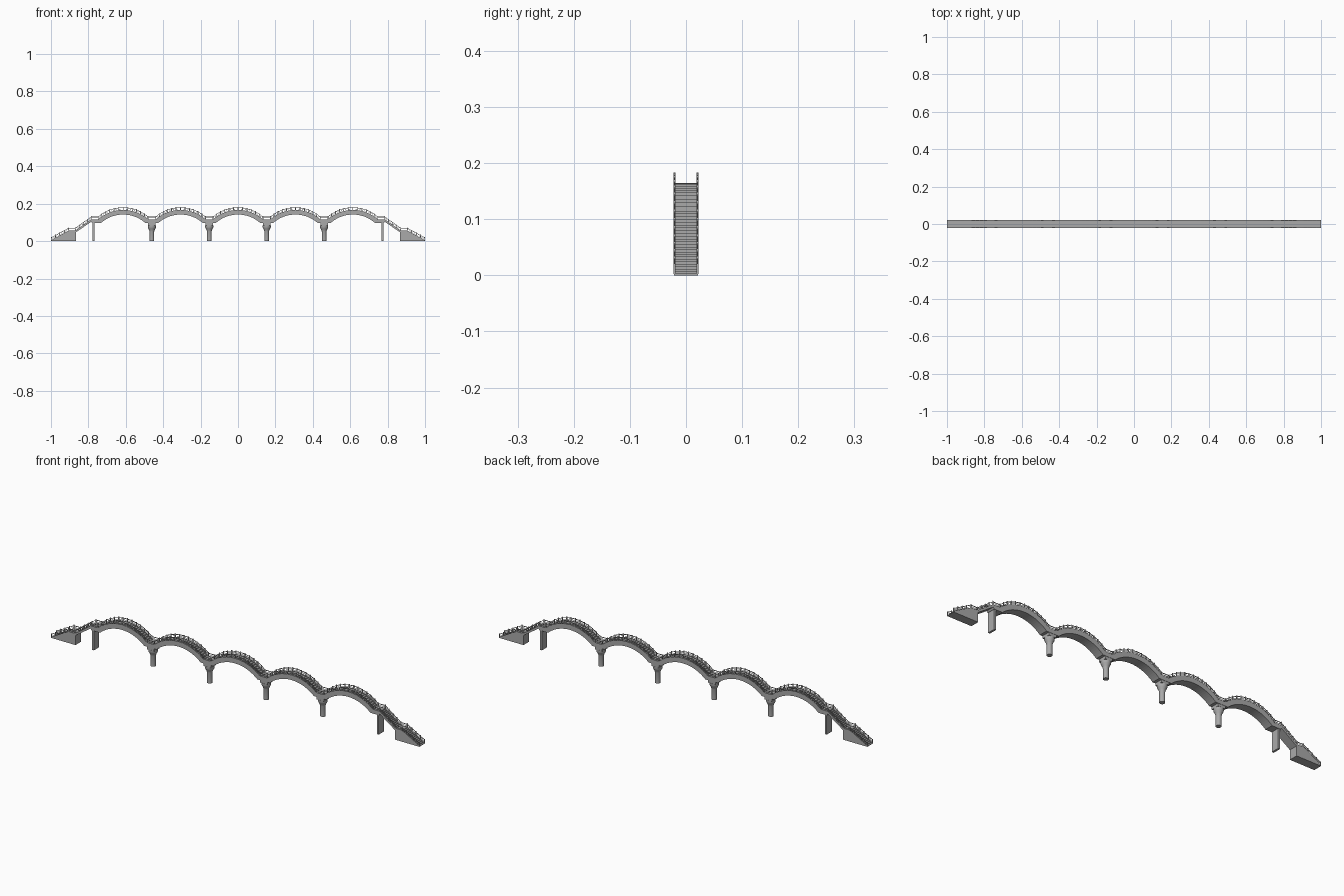
import bpy, bmesh, math

if "Cube" in bpy.data.objects:
    bpy.data.objects.remove(bpy.data.objects["Cube"])

PITCH, HALF, R_TOP, R_BOT, ZC = 0.307, 0.133, 0.202, 0.179, -0.037
FLAT_BOT = 0.096

stone = bpy.data.materials.new("dark_stone")
stone.diffuse_color = (0.4, 0.4, 0.4, 1)
stone.use_nodes = True
stone.node_tree.nodes["Principled BSDF"].inputs["Base Color"].default_value = stone.diffuse_color


def finish(bm, name):
    bmesh.ops.recalc_face_normals(bm, faces=bm.faces[:])
    me = bpy.data.meshes.new(name)
    bm.to_mesh(me)
    bm.free()
    me.materials.append(stone)
    ob = bpy.data.objects.new(name, me)
    bpy.context.collection.objects.link(ob)
    return ob


def prism(name, poly, y0, y1):
    """Side-view outline extruded across the bridge."""
    bm = bmesh.new()
    f = bm.faces.new([bm.verts.new((x, y0, z)) for x, z in poly])
    ext = bmesh.ops.extrude_face_region(bm, geom=[f])["geom"]
    bmesh.ops.translate(bm, verts=[v for v in ext if isinstance(v, bmesh.types.BMVert)],
                        vec=(0, y1 - y0, 0))
    # extruding keeps the first face, so both ends are closed
    return finish(bm, name)


def add_box(bm, x0, x1, y0, y1, z0, z1):
    vs = bmesh.ops.create_cube(bm, size=1)["verts"]
    for v in vs:
        v.co = (x0 if v.co.x < 0 else x1, y0 if v.co.y < 0 else y1, z0 if v.co.z < 0 else z1)


def arc(cx, r, half, n):
    a = math.asin(half / r)
    return [(cx + r * math.sin(-a + 2 * a * i / n), ZC + r * math.cos(-a + 2 * a * i / n))
            for i in range(n + 1)]


def line(p, q, n):
    return [(p[0] + (q[0] - p[0]) * i / n, p[1] + (q[1] - p[1]) * i / n) for i in range(n + 1)]


def join(segments):
    out = []
    for seg in segments:
        for p in seg:
            if not out or math.dist(p, out[-1]) > 1e-5:
                out.append(p)
    return out


def flip(seg):
    return [(-x, z) for x, z in reversed(seg)]


# Walking line: stair, landing, stair, five arches, stair, landing, stair
arches = [arc(k * PITCH, R_TOP, HALF, 24) for k in range(-2, 3)]
ze = arches[-1][-1][1]
upper = line((0.785, ze), (0.87, 0.055), 12)
lower = line((0.905, 0.055), (1.0, 0.003), 12)
segs = [flip(lower), flip(upper)] + arches + [upper, lower]
path = join(segs)

# Underside outline, left to right
end = [(0.78, FLAT_BOT), (0.785, 0.103), (0.867, 0.047), (0.867, 0), (1.0, 0)]
half_bot = math.sqrt(R_BOT ** 2 - (FLAT_BOT - ZC) ** 2)
under = join([flip(end)] + [arc(k * PITCH, R_BOT, half_bot, 24) for k in range(-2, 3)] + [end])

# Stepped deck
steps = []
for (xa, za), (xb, zb) in zip(path, path[1:]):
    m = min(za, zb)
    steps += [(xa, m), (xb, m)]
prism("stepped_deck", join([steps, under[::-1]]), -0.019, 0.019)

# Side walls with a low curb, and rails following the walking line
for side, s in (("front", -1), ("back", 1)):
    curb = [(x, z + 0.0015) for x, z in path]
    prism(side + "_side_wall", join([curb, under[::-1]]), s * 0.019, s * 0.0218)
    for nm, a, b in (("top_rail", 0.0125, 0.0155), ("middle_rail", 0.006, 0.0072)):
        up = [(x, z + b) for x, z in path]
        dn = [(x, z + a) for x, z in path]
        prism(f"{side}_{nm}", up + dn[::-1], s * 0.0192, s * 0.0214)

    # Railing posts
    bm = bmesh.new()
    for seg in segs:
        for x, z in seg[::(2 if len(seg) > 13 else 3)]:
            x = max(-0.998, min(0.998, x))
            add_box(bm, x - 0.002, x + 0.002, s * 0.0203 - 0.0016, s * 0.0203 + 0.0016,
                    z - 0.001, z + 0.0185)
    finish(bm, side + "_railing_posts")

# Round piers: straight shaft, flared capital, bearing block under the arches
PIER = [(0.0125, 0), (0.0125, 0.052), (0.015, 0.06), (0.0205, 0.07), (0.0218, 0.074),
        (0.0218, 0.084)]
for i, px in enumerate((-1.5, -0.5, 0.5, 1.5)):
    bm = bmesh.new()
    cx, n = px * PITCH, 24
    rings = [[bm.verts.new((cx + r * math.cos(2 * math.pi * j / n),
                            r * math.sin(2 * math.pi * j / n), z)) for j in range(n)]
             for r, z in PIER]
    for a, b in zip(rings, rings[1:]):
        for j in range(n):
            bm.faces.new((a[j], a[(j + 1) % n], b[(j + 1) % n], b[j]))
    bm.faces.new(rings[0])
    bm.faces.new(rings[-1])
    add_box(bm, cx - 0.02, cx + 0.02, -0.0205, 0.0205, 0.083, 0.098)
    pier = finish(bm, f"pier_{i + 1}")
    bpy.ops.object.select_all(action='DESELECT')
    pier.select_set(True)
    bpy.context.view_layer.objects.active = pier
    bpy.ops.object.shade_smooth_by_angle(angle=math.radians(30))

# Flat end supports
for side, s in (("left", -1), ("right", 1)):
    bm = bmesh.new()
    add_box(bm, s * 0.773 - 0.005, s * 0.773 + 0.005, -0.02, 0.02, 0, 0.1)
    finish(bm, side + "_end_support")
